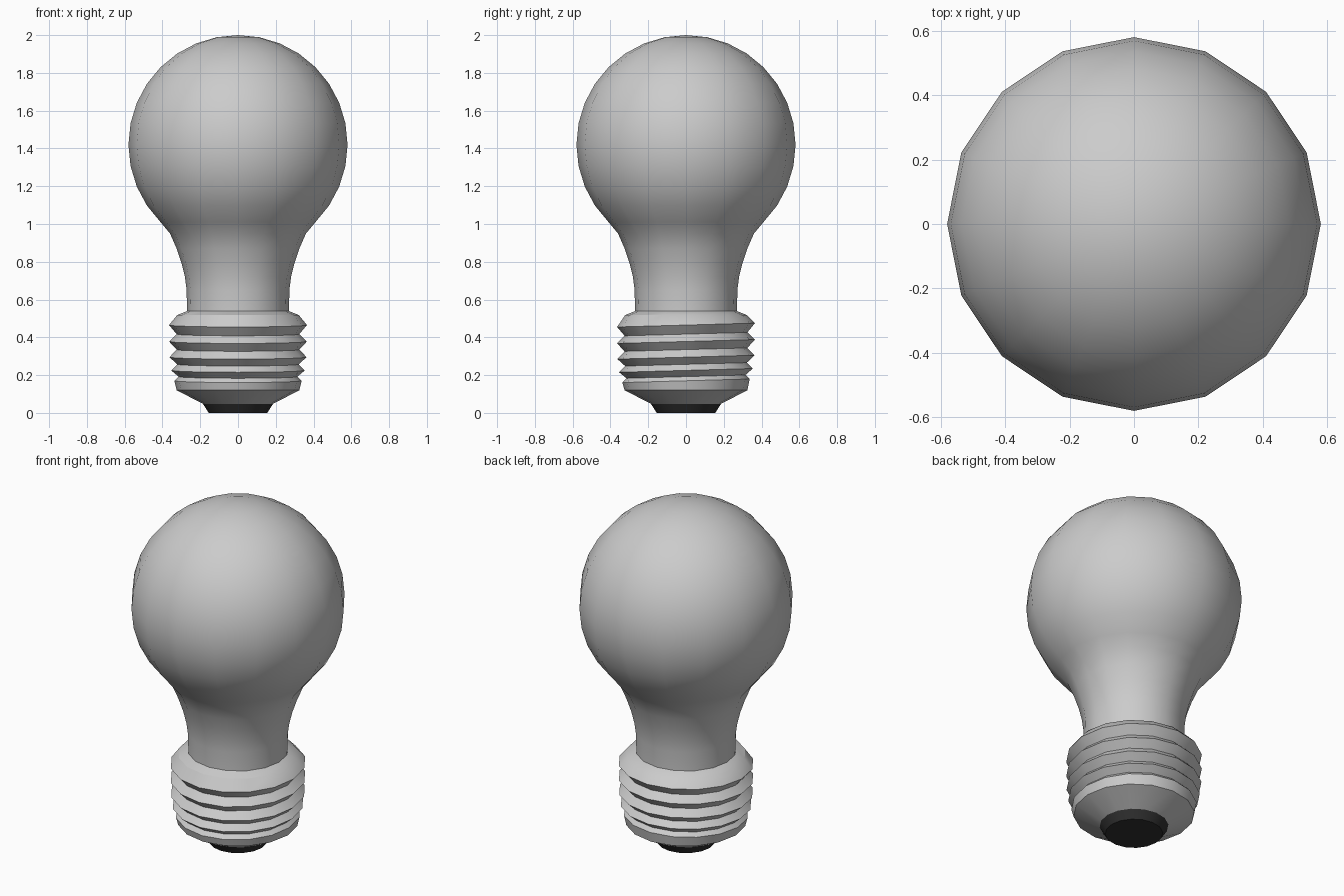
import bpy, bmesh, math

if "Cube" in bpy.data.objects:
    bpy.data.objects.remove(bpy.data.objects["Cube"])

SIDES = 16


def lathe(name, profile, tilt=None):
    """Revolve (radius, z) points round z; tilt(z) slopes a ring front to back."""
    bm = bmesh.new()
    rings = []
    for r, z in profile:
        if r == 0:
            rings.append([bm.verts.new((0, 0, z))])
            continue
        ring = []
        for i in range(SIDES):
            a = 2 * math.pi * i / SIDES
            x, y = r * math.cos(a), r * math.sin(a)
            ring.append(bm.verts.new((x, y, z + (tilt(z) * y if tilt else 0))))
        rings.append(ring)
    for lo, hi in zip(rings, rings[1:]):
        for i in range(SIDES):
            j = (i + 1) % SIDES
            if len(lo) == 1:
                bm.faces.new((lo[0], hi[j], hi[i]))
            elif len(hi) == 1:
                bm.faces.new((lo[i], lo[j], hi[0]))
            else:
                bm.faces.new((lo[i], lo[j], hi[j], hi[i]))
    bmesh.ops.recalc_face_normals(bm, faces=bm.faces)
    mesh = bpy.data.meshes.new(name)
    bm.to_mesh(mesh)
    bm.free()
    obj = bpy.data.objects.new(name, mesh)
    bpy.context.collection.objects.link(obj)
    bpy.ops.object.select_all(action='DESELECT')
    obj.select_set(True)
    bpy.context.view_layer.objects.active = obj
    bpy.ops.object.shade_smooth_by_angle(angle=math.radians(30))
    return obj


# Glass: flared neck running into a sphere
neck = [(0.27, 0.53), (0.272, 0.65), (0.281, 0.72), (0.298, 0.79),
        (0.325, 0.87), (0.36, 0.95)]
globe = []
for k in range(-4, 8):
    a = math.radians(11.25 * k)
    globe.append((0.58 * math.cos(a), 1.42 + 0.58 * math.sin(a)))
lathe("glass_bulb", neck + globe + [(0, 2.0)])

# Screw cap: rounded base, slightly sloping threads, shoulder
cap = [(0.18, 0.045), (0.325, 0.12), (0.337, 0.17),
       (0.315, 0.192), (0.354, 0.225), (0.322, 0.257),
       (0.363, 0.295), (0.325, 0.335), (0.365, 0.378),
       (0.325, 0.417), (0.365, 0.465), (0.322, 0.518), (0.268, 0.54)]
lathe("screw_cap", cap, lambda z: 0.028 if 0.15 < z < 0.5 else 0)

# Dark contact at the bottom
contact = lathe("base_contact", [(0, 0), (0.155, 0), (0.185, 0.047), (0, 0.05)])
mat = bpy.data.materials.new("dark_contact")
mat.diffuse_color = (0.03, 0.03, 0.03, 1)
mat.use_nodes = True
mat.node_tree.nodes["Principled BSDF"].inputs["Base Color"].default_value = mat.diffuse_color
contact.data.materials.append(mat)
